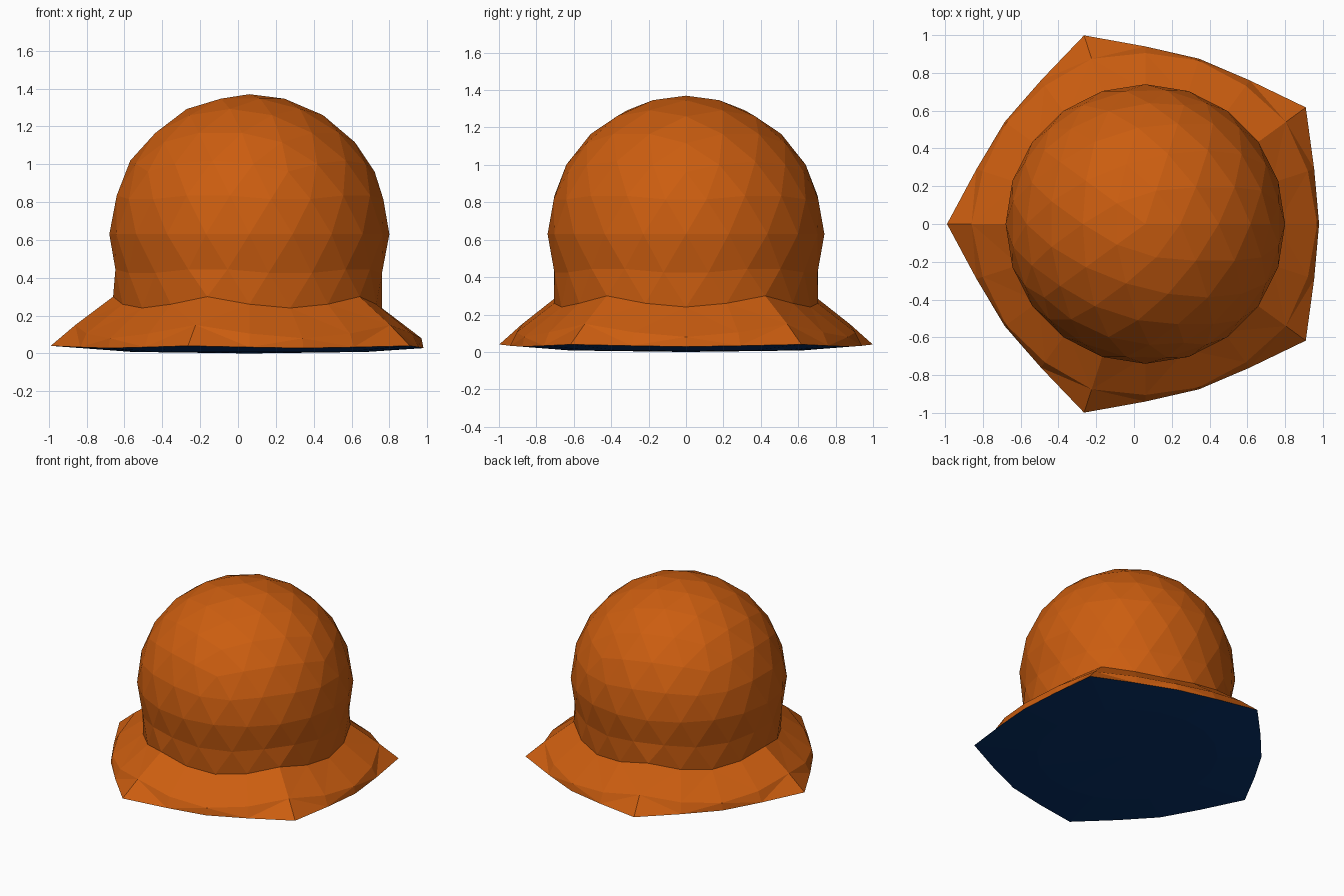
import bpy, bmesh
from math import sin, cos, atan2, radians, hypot, pi

if "Cube" in bpy.data.objects:
    bpy.data.objects.remove(bpy.data.objects["Cube"])

CX, CZ, R = 0.06, 0.63, 0.74        # dome centre and radius

# Ring profiles: (radius, z) at side middle, quarter point and corner of the pentagon
NECK = [(0.70, 0.24), (0.705, 0.26), (0.72, 0.30)]
FLARE = [(0.91, 0.08), (0.905, 0.105), (0.92, 0.15)]
RIM = [(0.92, 0.028), (0.94, 0.033), (1.05, 0.04)]
SOLE = [(0.62, 0.008)] * 3


def material(name, col):
    m = bpy.data.materials.new(name)
    m.diffuse_color = (*col, 1)
    m.use_nodes = True
    m.node_tree.nodes["Principled BSDF"].inputs["Base Color"].default_value = m.diffuse_color
    return m


def finish(bm, name, mat):
    bmesh.ops.recalc_face_normals(bm, faces=bm.faces)
    me = bpy.data.meshes.new(name)
    bm.to_mesh(me)
    bm.free()
    me.materials.append(mat)
    ob = bpy.data.objects.new(name, me)
    bpy.context.collection.objects.link(ob)
    return ob


def side_offset(a):
    """Angle from the middle of the nearest pentagon side."""
    step = radians(72)
    return a - step * round(a / step)


def ring_point(profile, a):
    r, z = profile[round(abs(side_offset(a)) / radians(18))]
    return (CX + r * cos(a), r * sin(a), z)


def add_ring(bm, profile):
    return [bm.verts.new(ring_point(profile, radians(18 * i))) for i in range(20)]


def bridge(bm, lo, hi):
    for i in range(20):
        j = (i + 1) % 20
        bm.faces.new((lo[i], lo[j], hi[j], hi[i]))


orange = material("orange", (0.6, 0.11, 0.005))
blue = material("blue", (0.002, 0.03, 0.14))

# Dome: icosphere with its bottom pentagonal cap cut away and the open edge widened
bm = bmesh.new()
bmesh.ops.create_icosphere(bm, subdivisions=3, radius=R)


def below_cap(v):
    x, y, z = v.co
    return z + 0.618 * hypot(x, y) * cos(side_offset(atan2(y, x))) < -0.005


bmesh.ops.delete(bm, geom=[v for v in bm.verts if below_cap(v)], context='VERTS')
for v in bm.verts:
    if v.is_boundary:
        a = atan2(v.co.y, v.co.x)
        off = abs(side_offset(a)) / radians(18)
        r, z = NECK[min(2, round(off))]
        v.co = (CX + r * cos(a), r * sin(a), z)
    else:
        v.co.x += CX
        v.co.z += CZ
# Make the two edges share exactly the same angles
neck_angles = sorted(atan2(v.co.y, v.co.x - CX) % (2 * pi) for v in bm.verts if v.is_boundary)
for v in bm.verts:
    if v.is_boundary:
        a = atan2(v.co.y, v.co.x - CX)
        v.co = ring_point(NECK, radians(18) * round(a / radians(18)))
finish(bm, "dome", orange)

# Flared skirt
bm = bmesh.new()
rings = [add_ring(bm, p) for p in (RIM, FLARE, NECK)]
bridge(bm, rings[0], rings[1])
bridge(bm, rings[1], rings[2])
bmesh.ops.triangulate(bm, faces=bm.faces)
skirt = finish(bm, "skirt", orange)

# Shallow underside
bm = bmesh.new()
outer, inner = add_ring(bm, RIM), add_ring(bm, SOLE)
bridge(bm, inner, outer)
tip = bm.verts.new((CX, 0, 0))
for i in range(20):
    bm.faces.new((tip, inner[(i + 1) % 20], inner[i]))
bmesh.ops.recalc_face_normals(bm, faces=bm.faces)
under = finish(bm, "underside", blue)

# Open shells: make sure faces point outward
for ob, ok in ((skirt, lambda p: p.normal.z > 0), (under, lambda p: p.normal.z < 0)):
    if sum(ok(p) for p in ob.data.polygons) < len(ob.data.polygons) / 2:
        ob.data.flip_normals()
